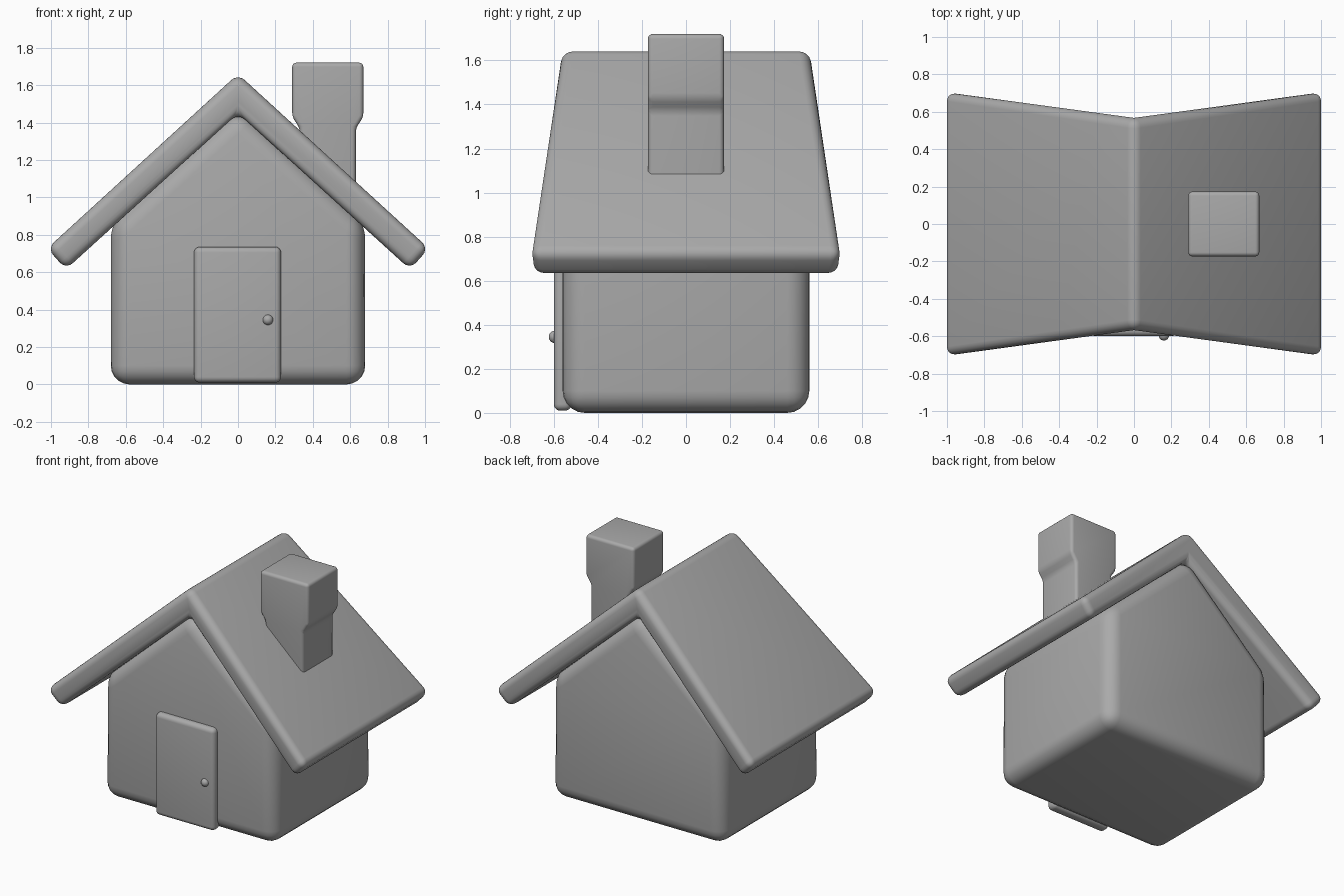
import bpy
import bmesh
from math import radians

cube = bpy.data.objects.get("Cube")
if cube:
    bpy.data.objects.remove(cube)

grey = bpy.data.materials.new("plain grey")
grey.use_nodes = True
colour = (0.4, 0.4, 0.4, 1)
grey.diffuse_color = colour
grey.node_tree.nodes["Principled BSDF"].inputs["Base Color"].default_value = colour


def finish(bm, name, bevel=0, segments=5):
    """Turn a bmesh into a smooth, round-edged grey object."""
    bmesh.ops.recalc_face_normals(bm, faces=bm.faces[:])
    mesh = bpy.data.meshes.new(name)
    bm.to_mesh(mesh)
    bm.free()
    mesh.materials.append(grey)
    obj = bpy.data.objects.new(name, mesh)
    bpy.context.collection.objects.link(obj)
    bpy.ops.object.select_all(action="DESELECT")
    obj.select_set(True)
    bpy.context.view_layer.objects.active = obj
    if bevel:
        mod = obj.modifiers.new("round edges", "BEVEL")
        mod.width = bevel
        mod.segments = segments
        mod.limit_method = "ANGLE"
        mod.angle_limit = radians(20)
        bpy.ops.object.modifier_apply(modifier=mod.name)
    bpy.ops.object.shade_smooth_by_angle(angle=radians(35))
    return obj


def extrude_profile(name, profile, front, back, bevel, flare=0):
    """Extrude an (x, z) outline along y; flare pushes the ends out with |x|."""
    bm = bmesh.new()
    rings = []
    for y, sign in ((front, -1), (back, 1)):
        rings.append([bm.verts.new((x, y + sign * flare * abs(x), z)) for x, z in profile])
    for ring in rings:
        bm.faces.new(ring)
    n = len(profile)
    for i in range(n):
        j = (i + 1) % n
        bm.faces.new((rings[0][i], rings[0][j], rings[1][j], rings[1][i]))
    return finish(bm, name, bevel)


# House body with gable ends
extrude_profile("house_body",
                [(-0.68, 0), (0.68, 0), (0.68, 0.86), (0, 1.475), (-0.68, 0.86)],
                -0.56, 0.56, 0.1)

# Pitched roof, one slab per side, flared towards the eaves
for side, name in ((1, "roof_left"), (-1, "roof_right")):
    bm = bmesh.new()
    bm.free()
roof = [(0, 1.66), (1.02, 0.727), (0.92, 0.615), (0, 1.45), (-0.92, 0.615), (-1.02, 0.727)]
extrude_profile("roof", roof, -0.557, 0.557, 0.048, flare=0.147)

# Chimney with a wider top
extrude_profile("chimney",
                [(0.33, 1.1), (0.63, 0.95), (0.63, 1.37), (0.67, 1.43), (0.67, 1.72),
                 (0.29, 1.72), (0.29, 1.43), (0.33, 1.37)],
                -0.173, 0.173, 0.022)

# Door and knob
extrude_profile("door", [(-0.235, 0.01), (0.23, 0.01), (0.23, 0.735), (-0.235, 0.735)],
                -0.6, -0.52, 0.03)
bm = bmesh.new()
bmesh.ops.create_uvsphere(bm, u_segments=24, v_segments=16, radius=0.028)
bmesh.ops.translate(bm, verts=bm.verts[:], vec=(0.16, -0.595, 0.345))
finish(bm, "door_knob")
